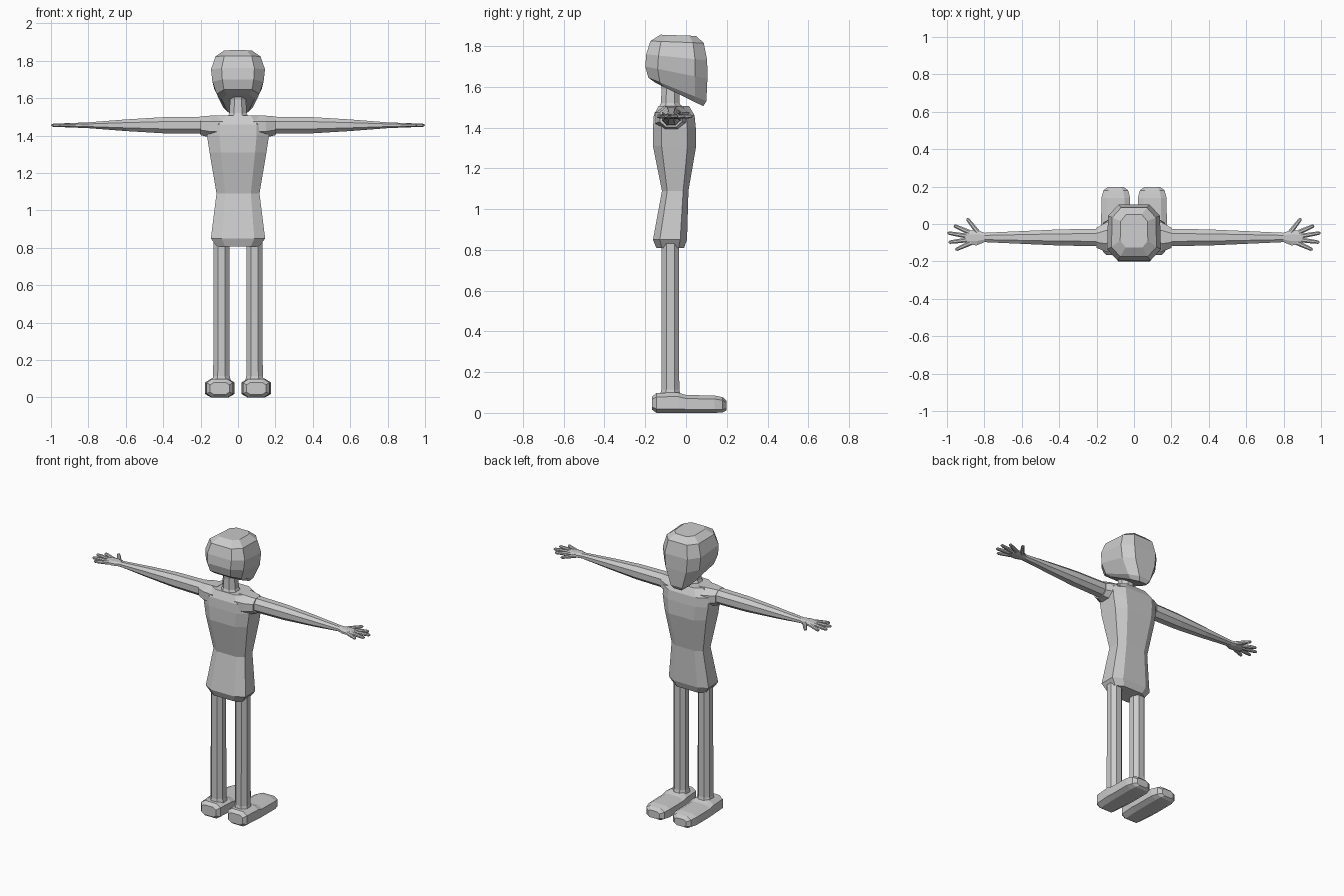
import bpy, bmesh
from mathutils import Vector as V

grey = bpy.data.materials.new("plain grey")
grey.diffuse_color = (0.6, 0.6, 0.6, 1)


def unit_ring(c):
    """Chamfered square: eight points, c is the flat length of each side."""
    return [(1, -c), (1, c), (c, 1), (-c, 1), (-1, c), (-1, -c), (-c, -1), (c, -1)]


def ring(centre, a, b, c=0.45):
    return [V(centre) + V(a) * u + V(b) * v for u, v in unit_ring(c)]


def loft(bm, rings):
    loops = [[bm.verts.new(p) for p in r] for r in rings]
    n = len(loops[0])
    for lo, hi in zip(loops, loops[1:]):
        for i in range(n):
            bm.faces.new((lo[i], lo[(i + 1) % n], hi[(i + 1) % n], hi[i]))
    bm.faces.new(loops[0][::-1])
    bm.faces.new(loops[-1])


def build(name, lofts, mirror=False):
    bm = bmesh.new()
    for rings in lofts:
        loft(bm, rings)
    bmesh.ops.recalc_face_normals(bm, faces=bm.faces[:])
    me = bpy.data.meshes.new(name)
    bm.to_mesh(me)
    bm.free()
    me.materials.append(grey)
    ob = bpy.data.objects.new(name, me)
    bpy.context.collection.objects.link(ob)
    if mirror:
        m = ob.modifiers.new("mirror", 'MIRROR')
        m.use_axis[0] = True
    return ob


def upright(z, hx, y0, y1, c=0.6, x=0):
    return ring((x, (y0 + y1) / 2, z), (hx, 0, 0), (0, (y1 - y0) / 2, 0), c)


def sideways(x, y0, y1, z0, z1, c=0.45):
    return ring((x, (y0 + y1) / 2, (z0 + z1) / 2),
                (0, (y1 - y0) / 2, 0), (0, 0, (z1 - z0) / 2), c)


# head: tilted rings, each with a back and a front depth, height and half width
def head_ring(yb, yf, zb, zf, hb, hf):
    pts = []
    for u, v in unit_ring(0.6):
        t = (v + 1) / 2
        pts.append(V((u * (hb + (hf - hb) * t), yb + (yf - yb) * t, zb + (zf - zb) * t)))
    return pts


build("head", [[head_ring(*s) for s in (
    (-0.15, 0.085, 1.62, 1.505, 0.10, 0.045),
    (-0.185, 0.10, 1.645, 1.53, 0.125, 0.07),
    (-0.20, 0.105, 1.70, 1.64, 0.14, 0.125),
    (-0.195, 0.104, 1.76, 1.73, 0.146, 0.137),
    (-0.175, 0.087, 1.825, 1.815, 0.122, 0.115),
    (-0.125, 0.05, 1.856, 1.85, 0.075, 0.07))]])

# neck
build("neck", [[upright(z, r, -0.077 - r, -0.077 + r, 0.45) for z, r in
                ((1.49, 0.06), (1.52, 0.046), (1.59, 0.043), (1.66, 0.052))]])

# torso
build("torso", [[upright(*s) for s in (
    (0.808, 0.115, -0.145, -0.01),
    (0.85, 0.145, -0.162, 0.005),
    (1.09, 0.115, -0.118, 0.012),
    (1.31, 0.152, -0.162, 0.05),
    (1.40, 0.166, -0.162, 0.048),
    (1.46, 0.165, -0.158, 0.042),
    (1.506, 0.115, -0.135, 0.015))]])

# short sleeves
build("sleeve", [[sideways(*s) for s in (
    (0.08, -0.155, 0.03, 1.385, 1.508),
    (0.15, -0.148, 0.008, 1.39, 1.506),
    (0.20, -0.128, -0.02, 1.402, 1.502))]], True)

# arms
build("arm", [[sideways(x, -0.072 - w, -0.072 + w, 1.455 - h, 1.455 + h) for x, w, h in (
    (0.16, 0.047, 0.046), (0.40, 0.043, 0.043), (0.60, 0.034, 0.031),
    (0.82, 0.024, 0.014))]], True)

# hands: flat palm with five spread fingers (base x, base y, tip x, tip y)
palm = [sideways(x, y0, y1, 1.455 - h, 1.455 + h) for x, y0, y1, h in (
    (0.80, -0.097, -0.047, 0.016), (0.84, -0.114, -0.032, 0.014),
    (0.89, -0.112, -0.035, 0.012), (0.905, -0.10, -0.045, 0.009))]
hand = [palm]
for bx, by, tx, ty in ((0.835, -0.045, 0.893, 0.03), (0.88, -0.045, 0.963, -0.008),
                       (0.89, -0.065, 0.998, -0.047), (0.89, -0.085, 0.992, -0.098),
                       (0.87, -0.10, 0.955, -0.138)):
    a, b = V((bx, by, 1.455)), V((tx, ty, 1.455))
    d = (b - a).normalized()
    side = V((-d.y, d.x, 0))
    hand.append([ring(a.lerp(b, t), side * r, (0, 0, r * 0.9))
                 for t, r in ((0, 0.013), (0.6, 0.011), (0.92, 0.009), (1, 0.004))])
build("hand", hand, True)

# legs
build("leg", [[upright(z, r, -0.077 - r, -0.077 + r, 0.45, 0.0885) for z, r in
               ((0.08, 0.052), (0.115, 0.044), (0.45, 0.043), (0.85, 0.043))]], True)

# feet
build("foot", [[ring((0.0975, y, (z0 + z1) / 2), (hx, 0, 0), (0, 0, (z1 - z0) / 2), 0.6)
                for y, hx, z0, z1 in (
    (-0.166, 0.052, 0.015, 0.08), (-0.145, 0.07, 0.0, 0.098), (-0.04, 0.078, 0.0, 0.1),
    (0.0, 0.078, 0.0, 0.088), (0.14, 0.077, 0.0, 0.085), (0.18, 0.066, 0.002, 0.077),
    (0.198, 0.042, 0.012, 0.06))]], True)
